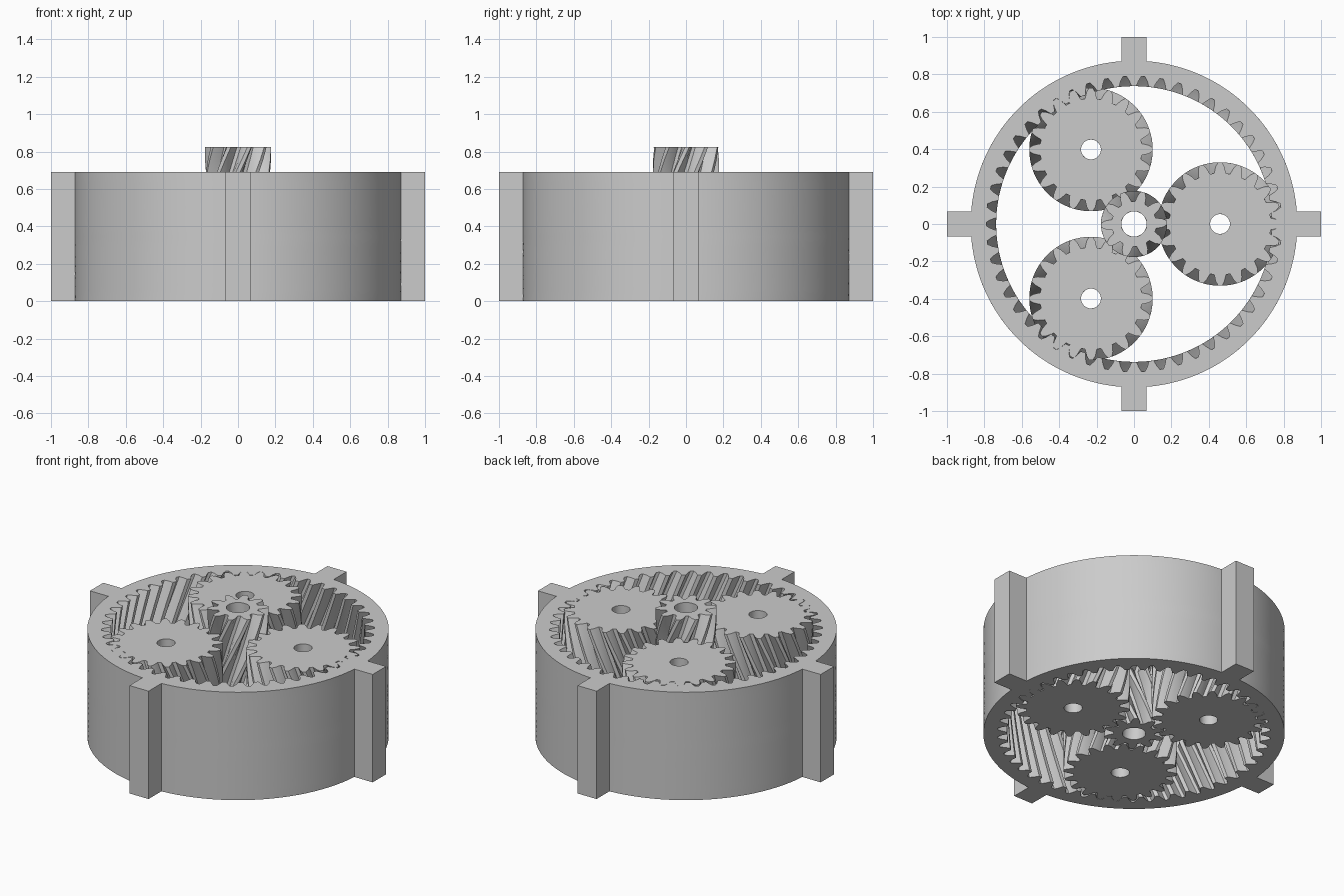
import bpy, bmesh
from math import sin, cos, pi, radians

cube = bpy.data.objects.get("Cube")
if cube:
    bpy.data.objects.remove(cube, do_unlink=True)

HEIGHT = 0.69
ORBIT = 0.46
HELIX = 0.4       # sideways travel of the teeth per unit of height
HALF_STEPS = 6    # layers in each half of the double helix

grey = bpy.data.materials.new("light_grey")
grey.use_nodes = True
grey.diffuse_color = (0.6, 0.6, 0.6, 1)
grey.node_tree.nodes["Principled BSDF"].inputs["Base Color"].default_value = (0.6, 0.6, 0.6, 1)


def finish(name, bm, location=(0, 0, 0)):
    bmesh.ops.recalc_face_normals(bm, faces=bm.faces)
    mesh = bpy.data.meshes.new(name)
    bm.to_mesh(mesh)
    bm.free()
    mesh.materials.append(grey)
    obj = bpy.data.objects.new(name, mesh)
    obj.location = location
    bpy.context.collection.objects.link(obj)
    bpy.ops.object.select_all(action='DESELECT')
    obj.select_set(True)
    bpy.context.view_layer.objects.active = obj
    bpy.ops.object.shade_smooth_by_angle(angle=radians(30))
    return obj


def tooth_outline(teeth, root, pitch, tip, phase):
    """Angle and radius of every point round a toothed edge."""
    shape = [(-0.5, root), (-0.37, root), (-0.24, pitch), (-0.10, tip),
             (0.10, tip), (0.24, pitch), (0.37, root)]
    step = 2 * pi / teeth
    return [(phase + (k + f) * step, r) for k in range(teeth) for f, r in shape]


def gear(name, teeth, root, pitch, tip, plain, hand, phase=0, height=HEIGHT, location=(0, 0, 0)):
    """Double helical toothed edge joined to a plain round edge."""
    outline = tooth_outline(teeth, root, pitch, tip, phase)
    dz = HEIGHT / 2 / HALF_STEPS
    levels = [i * dz for i in range(2 * HALF_STEPS + 1)]
    if height > HEIGHT:
        levels += [(HEIGHT + height) / 2, height]
    bm = bmesh.new()
    toothed, smooth = [], []
    for z in levels:
        twist = hand * HELIX / pitch * (abs(z - HEIGHT / 2) - HEIGHT / 2)
        toothed.append([bm.verts.new((r * cos(a + twist), r * sin(a + twist), z)) for a, r in outline])
        smooth.append([bm.verts.new((plain * cos(a + twist), plain * sin(a + twist), z)) for a, r in outline])
    # side walls, then the two flat ends
    strips = list(zip(toothed, toothed[1:])) + list(zip(smooth, smooth[1:]))
    strips += [(toothed[0], smooth[0]), (toothed[-1], smooth[-1])]
    n = len(outline)
    for low, high in strips:
        for i in range(n):
            j = (i + 1) % n
            bm.faces.new((low[i], low[j], high[j], high[i]))
    return finish(name, bm, location)


# Ring gear: the grooves point outwards
gear("ring_gear", 50, 0.737, 0.767, 0.79, 0.873, -1)

# Sun gear, taller than the rest
gear("sun_gear", 10, 0.12, 0.153, 0.177, 0.068, 1, phase=pi / 10, height=0.825)

# Planet gears, each turned so that it meshes with ring and sun
for i, mesh_turn in enumerate((0, 6, -6)):
    a = i * 2 * pi / 3
    gear(f"planet_gear_{i + 1}", 20, 0.272, 0.307, 0.33, 0.053, -1,
         phase=a + radians(mesh_turn), location=(ORBIT * cos(a), ORBIT * sin(a), 0))

# Mounting lugs round the ring
for i, side in enumerate(("left", "back", "right", "front")):
    bm = bmesh.new()
    bmesh.ops.create_cube(bm, size=1)
    bmesh.ops.scale(bm, vec=(0.145, 0.135, HEIGHT), verts=bm.verts)
    lug = finish(side + "_lug", bm, (0.9275 * cos(i * pi / 2), 0.9275 * sin(i * pi / 2), HEIGHT / 2))
    lug.rotation_euler.z = i * pi / 2
